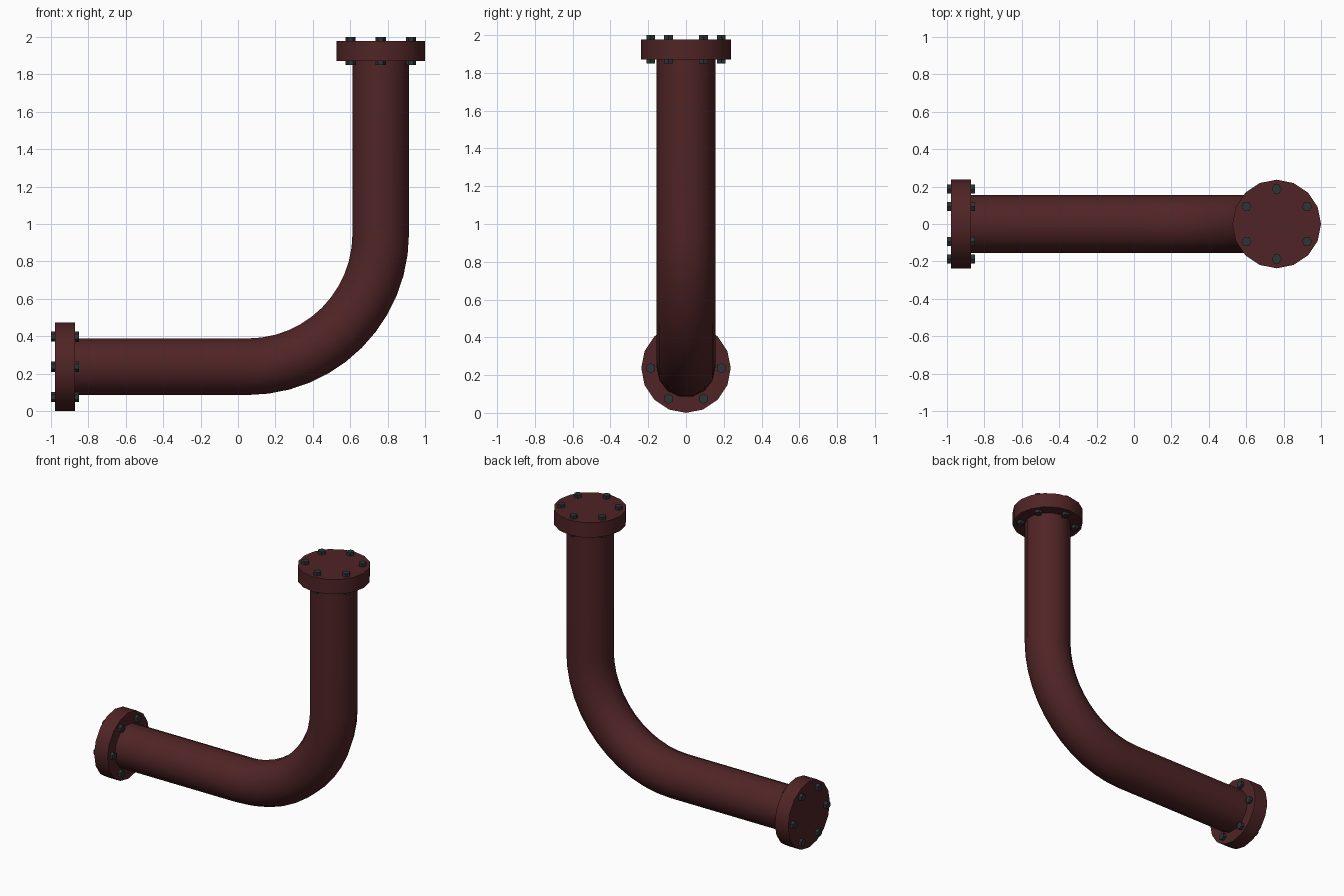
import bpy, bmesh, math
from mathutils import Matrix, Vector

cube = bpy.data.objects.get("Cube")
if cube:
    bpy.data.objects.remove(cube, do_unlink=True)

FLANGE_R, PIPE_R, BEND_R = 0.237, 0.155, 0.71
RISE_X, RUN_Z = 0.763, 0.237           # centre lines of the two legs


def material(name, color):
    mat = bpy.data.materials.new(name)
    mat.use_nodes = True
    mat.diffuse_color = color
    bsdf = mat.node_tree.nodes["Principled BSDF"]
    bsdf.inputs["Base Color"].default_value = color
    bsdf.inputs["Roughness"].default_value = 0.6
    return mat


RED = material("dark red paint", (0.08, 0.0175, 0.019, 1))
STEEL = material("dark steel", (0.026, 0.034, 0.036, 1))


def finish(name, bm, mat):
    bmesh.ops.recalc_face_normals(bm, faces=bm.faces)
    mesh = bpy.data.meshes.new(name)
    bm.to_mesh(mesh)
    bm.free()
    mesh.materials.append(mat)
    obj = bpy.data.objects.new(name, mesh)
    bpy.context.collection.objects.link(obj)
    bpy.ops.object.select_all(action="DESELECT")
    obj.select_set(True)
    bpy.context.view_layer.objects.active = obj
    bpy.ops.object.shade_smooth_by_angle(angle=math.radians(30))
    return obj


def add_cylinder(bm, sides, radius, bottom, top, matrix):
    bmesh.ops.create_cone(
        bm, cap_ends=True, segments=sides, radius1=radius, radius2=radius,
        depth=top - bottom,
        matrix=matrix @ Matrix.Translation((0, 0, (top + bottom) / 2)))


# Pipe: rings swept along the run, round the bend and up the rise
def build_pipe(sides=14, steps=12):
    centre = Vector((RISE_X - BEND_R, 0, RUN_Z + BEND_R))
    path = [(Vector((-0.9, 0, RUN_Z)), math.pi / 2)]
    for i in range(steps + 1):
        a = math.pi / 2 * (1 - i / steps)
        path.append((centre + BEND_R * Vector((math.cos(a), 0, -math.sin(a))), a))
    path.append((Vector((RISE_X, 0, 1.9)), 0))

    bm = bmesh.new()
    rings = []
    for point, angle in path:
        frame = Matrix.Translation(point) @ Matrix.Rotation(angle, 4, "Y")
        turns = [math.tau * k / sides for k in range(sides)]
        rings.append([bm.verts.new(frame @ Vector(
            (PIPE_R * math.sin(t), PIPE_R * math.cos(t), 0))) for t in turns])
    for a, b in zip(rings, rings[1:]):
        for k in range(sides):
            n = (k + 1) % sides
            bm.faces.new((a[k], a[n], b[n], b[k]))
    bm.faces.new(rings[0])
    bm.faces.new(rings[-1])
    finish("bent_pipe", bm, RED)


# Flange with six through bolts; local z points out of the pipe end
def build_flange(prefix, frame):
    bm = bmesh.new()
    add_cylinder(bm, 16, FLANGE_R, -0.128, -0.022, frame)
    finish(prefix + "_flange", bm, RED)

    bm = bmesh.new()
    for k in range(6):
        t = math.tau * k / 6
        offset = Matrix.Translation((0.187 * math.sin(t), 0.187 * math.cos(t), 0))
        turn = Matrix.Rotation(math.pi / 2, 4, "Z")
        add_cylinder(bm, 6, 0.027, -0.15, 0, frame @ offset @ turn)
    finish(prefix + "_bolts", bm, STEEL)


build_pipe()
build_flange("top", Matrix.Translation((RISE_X, 0, 2)))
build_flange("side", Matrix.Translation((-1, 0, RUN_Z))
             @ Matrix.Rotation(-math.pi / 2, 4, "Y"))
